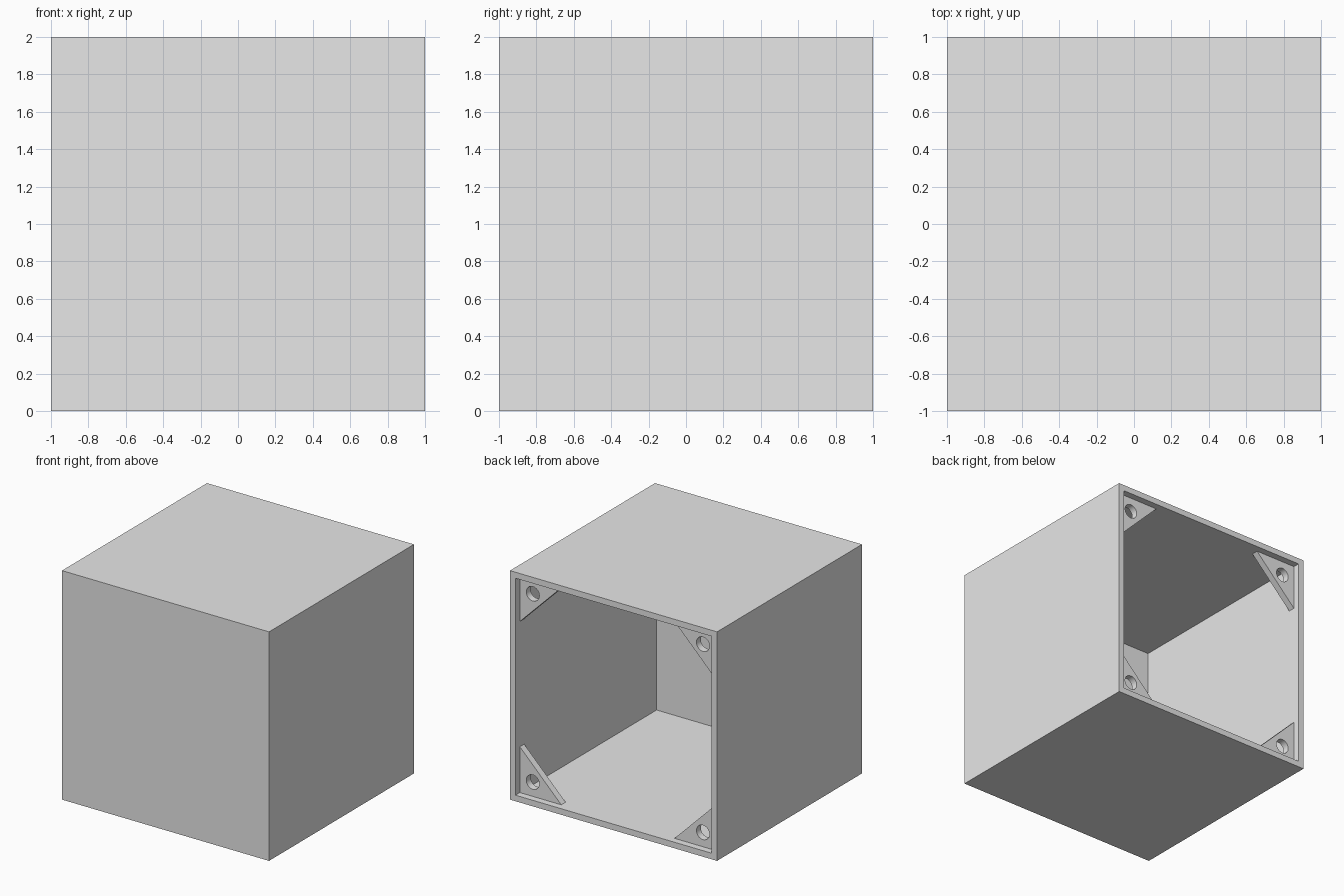
import bpy
import bmesh
from math import cos, sin, tau
from mathutils import Vector

WALL = 0.053      # shell thickness
RECESS = 0.06     # gusset set back from the open rim
THICK = 0.06      # gusset thickness
LEG = 0.4         # gusset leg length
HOLE_IN = 0.125   # hole centre, measured from the inner walls
HOLE_R = 0.063

default_cube = bpy.data.objects.get("Cube")
if default_cube:
    bpy.data.objects.remove(default_cube, do_unlink=True)

# Single grey material
grey = bpy.data.materials.new("light_grey")
grey.use_nodes = True
colour = (0.8, 0.8, 0.8, 1)
grey.diffuse_color = colour
for node in grey.node_tree.nodes:
    if node.type == 'BSDF_PRINCIPLED':
        node.inputs["Base Color"].default_value = colour


def make_object(name, bm):
    bmesh.ops.recalc_face_normals(bm, faces=bm.faces)
    mesh = bpy.data.meshes.new(name)
    bm.to_mesh(mesh)
    bm.free()
    mesh.materials.append(grey)
    obj = bpy.data.objects.new(name, mesh)
    obj.location.z = 1
    bpy.context.collection.objects.link(obj)
    return obj


# Box shell, open at the back
bm = bmesh.new()
bmesh.ops.create_cube(bm, size=2)
back = max(bm.faces, key=lambda f: f.calc_center_median().y)
bmesh.ops.inset_region(bm, faces=[back], thickness=WALL, use_even_offset=True)
pushed = bmesh.ops.extrude_face_region(bm, geom=[back])
bmesh.ops.delete(bm, geom=[back], context='FACES_ONLY') if back.is_valid else None
verts = [v for v in pushed["geom"] if isinstance(v, bmesh.types.BMVert)]
bmesh.ops.translate(bm, verts=verts, vec=(0, WALL - 2, 0))
make_object("box_shell", bm)

# Triangular corner gussets with round screw holes, mirrored to all four corners
bm = bmesh.new()
corner = 1 - WALL
y = 1 - RECESS


def add_loop(points):
    vs = [bm.verts.new((px, y, pz)) for px, pz in points]
    return [bm.edges.new((a, b)) for a, b in zip(vs, vs[1:] + vs[:1])]


centre = corner - HOLE_IN
edges = add_loop([(corner, corner), (corner - LEG, corner), (corner, corner - LEG)])
edges += add_loop([(centre + HOLE_R * cos(tau * i / 32), centre + HOLE_R * sin(tau * i / 32))
                   for i in range(32)])
bmesh.ops.triangle_fill(bm, edges=edges, use_beauty=True, normal=Vector((0, 1, 0)))
front = bmesh.ops.extrude_face_region(bm, geom=bm.faces[:], use_keep_orig=True)
verts = [v for v in front["geom"] if isinstance(v, bmesh.types.BMVert)]
bmesh.ops.translate(bm, verts=verts, vec=(0, -THICK, 0))
gussets = make_object("corner_gussets", bm)
mirror = gussets.modifiers.new("four_corners", 'MIRROR')
mirror.use_axis = (True, False, True)
mirror.use_mirror_merge = False

# Smooth hole walls, sharp plate edges
bpy.ops.object.select_all(action='DESELECT')
gussets.select_set(True)
bpy.context.view_layer.objects.active = gussets
bpy.ops.object.shade_smooth_by_angle(angle=0.5)
